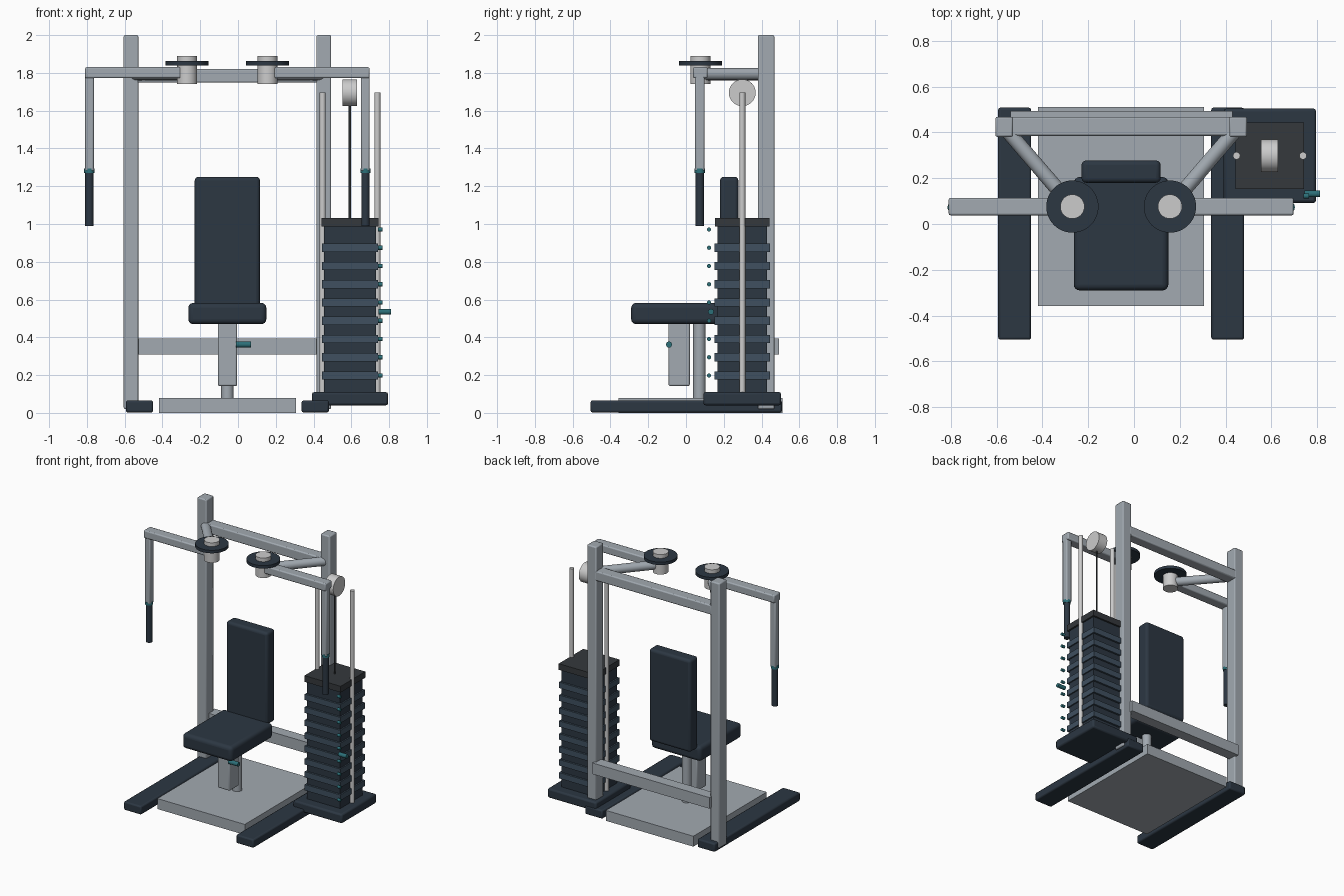
import bpy
import math
from mathutils import Vector

if "Cube" in bpy.data.objects:
    bpy.data.objects.remove(bpy.data.objects["Cube"])


def material(name, rgb):
    m = bpy.data.materials.new(name)
    m.diffuse_color = (*rgb, 1)
    m.use_nodes = True
    m.node_tree.nodes["Principled BSDF"].inputs["Base Color"].default_value = m.diffuse_color
    return m


STEEL = material("painted_steel", (0.36, 0.40, 0.44))
DARK = material("dark_blue", (0.025, 0.038, 0.055))
SLATE = material("slate_blue", (0.05, 0.08, 0.115))
BLACK = material("charcoal", (0.035, 0.04, 0.045))
TEAL = material("teal", (0.025, 0.16, 0.19))


def box(name, x, y, z, mat=None, bevel=0.008, segments=2):
    """Box from (min, max) ranges with rounded edges."""
    bpy.ops.mesh.primitive_cube_add(size=1)
    o = bpy.context.object
    o.name = name
    o.location = [(a + b) / 2 for a, b in (x, y, z)]
    dims = [b - a for a, b in (x, y, z)]
    for v in o.data.vertices:
        v.co = Vector(c * d for c, d in zip(v.co, dims))
    if mat:
        o.data.materials.append(mat)
    if bevel:
        b = o.modifiers.new("bevel", 'BEVEL')
        b.width = bevel
        b.segments = segments
    bpy.ops.object.shade_smooth_by_angle(angle=math.radians(35))
    return o


def rod(name, start, end, radius, mat=None, sides=32):
    """Cylinder between two points."""
    a, b = Vector(start), Vector(end)
    bpy.ops.mesh.primitive_cylinder_add(vertices=sides, radius=radius, depth=(b - a).length,
                                        location=(a + b) / 2)
    o = bpy.context.object
    o.name = name
    o.rotation_euler = (b - a).to_track_quat('Z', 'Y').to_euler()
    if mat:
        o.data.materials.append(mat)
    bpy.ops.object.shade_smooth_by_angle(angle=math.radians(35))
    return o


MID = -0.056  # centre line of the frame

# Frame, feet and moving arms, once per side
for side, s in (("left", -1), ("right", 1)):
    def xs(a, b):
        return tuple(sorted((MID + s * a, MID + s * b)))

    box(f"{side}_foot", xs(0.393, 0.537), (-0.505, 0.508), (0.002, 0.066), DARK, 0.01)
    box(f"{side}_upright", xs(0.472, 0.549), (0.38, 0.468), (0.02, 2.0), STEEL)

    hub_x, hub_y = MID + s * 0.213, 0.076
    rod(f"{side}_brace", (MID + s * 0.50, 0.41, 1.793), (hub_x, hub_y, 1.793), 0.032, STEEL)
    rod(f"{side}_hub", (hub_x, hub_y, 1.74), (hub_x, hub_y, 1.89), 0.053)
    rod(f"{side}_cam_disc", (hub_x, hub_y, 1.84), (hub_x, hub_y, 1.862), 0.114, DARK, 48)
    box(f"{side}_swing_arm", xs(0.213, 0.753), (0.038, 0.114), (1.772, 1.83), STEEL)
    box(f"{side}_drop_arm", xs(0.707, 0.753), (0.048, 0.098), (1.28, 1.80), STEEL)
    grip_x = MID + s * 0.731
    rod(f"{side}_grip", (grip_x, 0.073, 0.99), (grip_x, 0.073, 1.285), 0.022, DARK)
    rod(f"{side}_grip_collar", (grip_x, 0.073, 1.27), (grip_x, 0.073, 1.293), 0.027, TEAL)

# Cross beams and base platform
box("upper_beam", (-0.54, 0.43), (0.385, 0.468), (1.748, 1.82), STEEL)
box("lower_beam", (-0.54, 0.43), (0.41, 0.493), (0.31, 0.393), STEEL, 0)
box("base_platform", (-0.418, 0.306), (-0.357, 0.51), (0.0, 0.078), STEEL, 0)

# Seat assembly
box("seat", (-0.263, 0.15), (-0.29, 0.205), (0.47, 0.582), DARK, 0.026, 4)
box("backrest", (-0.229, 0.116), (0.18, 0.277), (0.56, 1.25), DARK, 0.02, 4)
rod("seat_post", (MID, 0.071, 0.07), (MID, 0.071, 0.48), 0.033, STEEL)
box("seat_sleeve", (-0.106, -0.005), (-0.092, 0.02), (0.142, 0.48), STEEL)
rod("seat_knob", (-0.01, -0.09, 0.362), (0.07, -0.09, 0.362), 0.016, TEAL)

# Weight stack
CX, CY = 0.593, 0.298


def slab(name, hx, hy, z, mat, bevel=0.0):
    return box(name, (CX - hx, CX + hx), (CY - hy, CY + hy), z, mat, bevel)


slab("stack_base", 0.202, 0.206, (0.04, 0.11), DARK, 0.012)
slab("stack_core", 0.137, 0.132, (0.10, 1.0), DARK)
slab("stack_cap", 0.15, 0.145, (0.987, 1.033), BLACK)
for i in range(9):
    z = 0.198 + i * 0.0966
    if i < 8:
        slab(f"weight_plate_{i + 1}", 0.147, 0.146, (z - 0.022, z + 0.022), SLATE)
    rod(f"plate_pin_{i + 1}", (0.74, 0.122, z), (0.765, 0.122, z), 0.011, TEAL, 16)
rod("selector_pin", (0.745, 0.132, 0.535), (0.811, 0.132, 0.535), 0.015, TEAL)

# Guide rods, cable and pulley
for side, s in (("left", -1), ("right", 1)):
    rod(f"{side}_guide_rod", (CX + s * 0.145, CY, 0.1), (CX + s * 0.145, CY, 1.695), 0.016)
rod("cable", (0.592, CY, 1.02), (0.592, CY, 1.69), 0.006, BLACK, 12)
rod("pulley", (0.554, CY, 1.695), (0.629, CY, 1.695), 0.071, None, 48)
